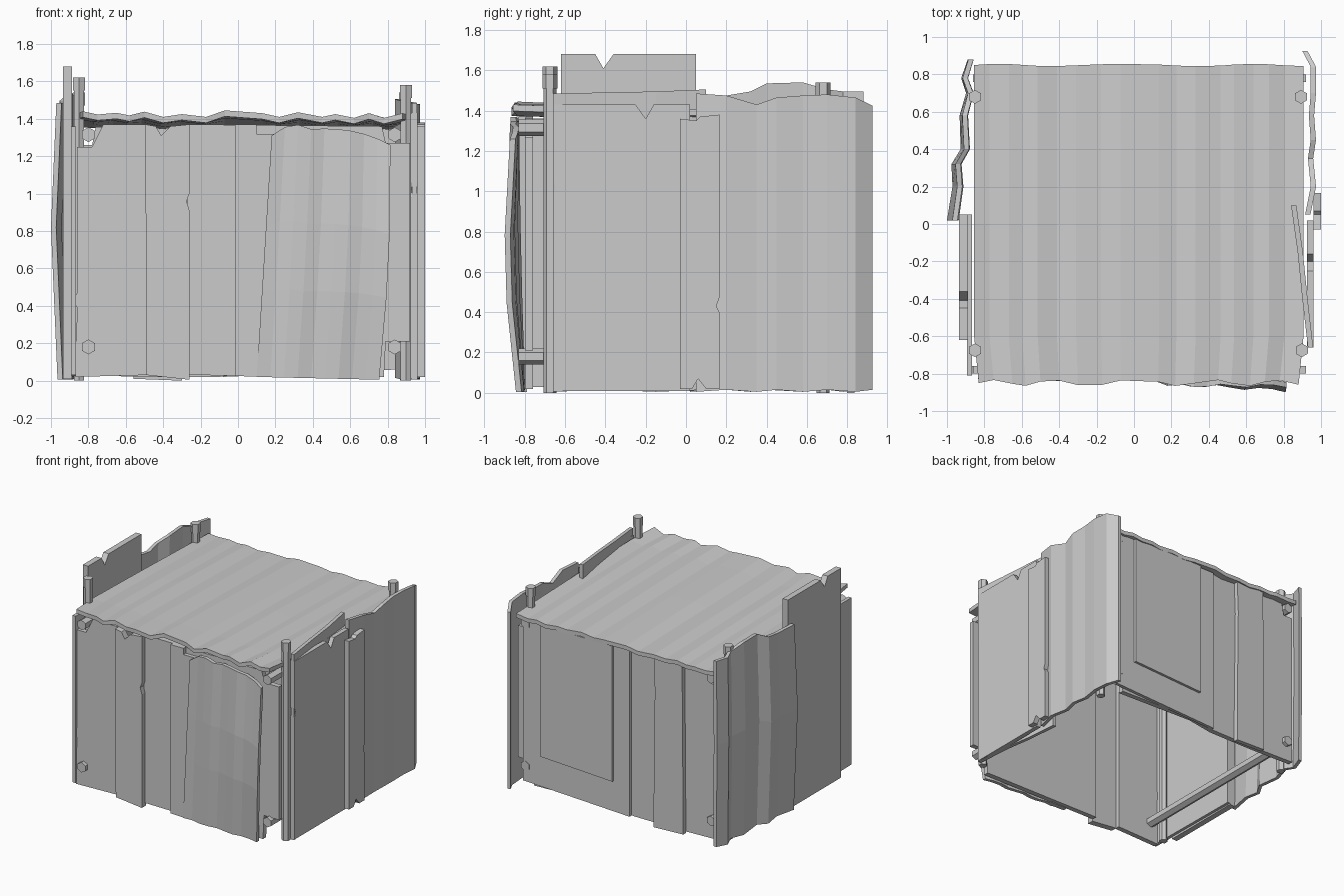
import bpy, bmesh, math
from mathutils import Vector

if "Cube" in bpy.data.objects:
    bpy.data.objects.remove(bpy.data.objects["Cube"])


def finish(name, bm):
    bmesh.ops.recalc_face_normals(bm, faces=bm.faces)
    me = bpy.data.meshes.new(name)
    bm.to_mesh(me)
    bm.free()
    ob = bpy.data.objects.new(name, me)
    bpy.context.collection.objects.link(ob)
    return ob


def board(name, axis, a, b, outline):
    """Flat board: outline of (u, z) points, thick from a to b along the axis."""
    bm = bmesh.new()
    def put(u, z, d):
        return bm.verts.new((d, u, z) if axis == 'x' else (u, d, z))
    lo = [put(u, z, a) for u, z in outline]
    hi = [put(u, z, b) for u, z in outline]
    bm.faces.new(lo)
    bm.faces.new(hi[::-1])
    n = len(outline)
    for i in range(n):
        j = (i + 1) % n
        bm.faces.new((lo[i], lo[j], hi[j], hi[i]))
    return finish(name, bm)


def sheet(name, rows, shift):
    """Bent sheet from rows of points, thickened by a constant shift."""
    bm = bmesh.new()
    s = Vector(shift)
    A = [[bm.verts.new(p) for p in r] for r in rows]
    B = [[bm.verts.new(Vector(p) + s) for p in r] for r in rows]
    m, n = len(rows), len(rows[0])
    for i in range(m - 1):
        for j in range(n - 1):
            for g in (A, B):
                bm.faces.new((g[i][j], g[i][j+1], g[i+1][j+1], g[i+1][j]))
    ring = [(0, j) for j in range(n)] + [(i, n-1) for i in range(1, m)]
    ring += [(m-1, j) for j in range(n-2, -1, -1)] + [(i, 0) for i in range(m-2, 0, -1)]
    for k, (i, j) in enumerate(ring):
        p, q = ring[(k + 1) % len(ring)]
        bm.faces.new((A[i][j], A[p][q], B[p][q], B[i][j]))
    return finish(name, bm)


def bar(name, p, q, r=0.035):
    """Six-sided pole between two points."""
    p, q = Vector(p), Vector(q)
    bpy.ops.mesh.primitive_cylinder_add(vertices=6, radius=r, depth=(q - p).length,
                                        location=(p + q) / 2)
    ob = bpy.context.object
    ob.name = name
    ob.rotation_euler = (q - p).to_track_quat('Z', 'Y').to_euler()


# Frame: corner posts with caps, and side rails
for nm, x, y, h in (("front_left", -.85, -.675, 1.62), ("front_right", .897, -.675, 1.58),
                    ("back_left", -.85, .68, 1.54), ("back_right", .893, .68, 1.54)):
    bar("post_" + nm, (x, y, 0), (x, y, h), .032)
    bar("post_cap_" + nm, (x, y, h - .07), (x, y, h), .037)
for x in (-.8, .838):
    for z in (.18, 1.315):
        bar("side_rail", (x, -.83, z), (x, .83, z), .04)

# Roof: wavy sheet, slightly higher at the front
wave = [(-.83, 1.44), (-.75, 1.423), (-.65, 1.432), (-.58, 1.418), (-.5, 1.438), (-.4, 1.41),
        (-.3, 1.425), (-.17, 1.41), (-.07, 1.445), (.13, 1.43), (.22, 1.41), (.32, 1.435),
        (.45, 1.41), (.52, 1.425), (.62, 1.405), (.7, 1.43), (.78, 1.405), (.88, 1.43)]
rows = []
for y, drop, keep in ((-.85, 0, 1), (-.6, .008, .9), (0, .02, .8), (.85, .04, .5)):
    row = []
    for i, (x, z) in enumerate(wave):
        xx = x * (1.0 if y < -.7 else 1.03)
        jag = .016 * math.sin(i * 1.7) if y < -.7 else .006 * math.sin(i) if y > .8 else 0
        row.append((xx, y + jag, 1.42 + (z - 1.42) * keep - drop))
    rows.append(row)
sheet("roof", rows, (0, 0, -.032))

# Front wall: base boards with rail notches, overlapping planks
board("front_base_left", 'y', -.8, -.76,
      [(-.87, .02), (-.49, .03), (-.49, 1.37), (-.72, 1.37), (-.78, 1.25), (-.86, 1.25),
       (-.86, .47), (-.88, .43), (-.86, .39)])
board("front_base_right", 'y', -.8, -.76,
      [(-.27, .03), (.78, .02), (.79, .21), (.92, .21), (.92, 1.27), (.79, 1.27),
       (.77, 1.36), (-.27, 1.37)])
board("front_plank_left", 'y', -.84, -.79,
      [(-.49, .03), (-.26, .005), (-.26, .91), (-.275, .96), (-.26, 1.0), (-.26, 1.37),
       (-.36, 1.36), (-.41, 1.31), (-.44, 1.36), (-.495, 1.37)])
board("front_plank_middle", 'y', -.83, -.79,
      [(-.015, .025), (.14, .02), (.2, 1.32), (.1, 1.32), (.1, 1.37), (-.015, 1.37)])

# Front corrugated sheet: leaning and bowed outward
rows = []
for t in (0, .35, .62, 1):
    row = []
    for i in range(10):
        u = i / 9
        x = .1 + .08 * t + u * (.655 - .02 * t + .02 * math.sin(math.pi * t))
        y = -.835 - .03 * t - .04 * math.sin(math.pi * t) * u + .009 * math.sin(i * 1.9)
        z = (.02 - .015 * u) * (1 - t) + t * (1.31 + .16 * u * (1 - u) - .05 * u ** 4 + .03 * (i in (1, 2)))
        row.append((x, y, z))
    rows.append(row)
sheet("front_corrugated_sheet", rows, (0, .028, 0))

# Back wall: base board, narrow planks and a large raised board
board("back_base", 'y', .76, .8,
      [(-.86, .03), (-.5, .02), (-.1, .02), (.1, .05), (.78, .03), (.79, .22), (.92, .22),
       (.92, 1.27), (.78, 1.27), (.76, 1.36), (-.76, 1.36), (-.78, 1.26), (-.86, 1.26)])
board("back_plank_middle", 'y', .8, .825, [(-.08, .02), (.86, .06), (.86, 1.35), (-.08, 1.35)])
board("back_plank_left", 'y', .8, .835,
      [(-.56, .01), (-.3, .0), (-.3, .25), (-.31, 1.1), (-.3, 1.36), (-.55, 1.36)])
board("back_raised_board", 'y', .81, .845, [(.06, .27), (.69, .3), (.69, 1.35), (.06, 1.35)])


def side_sheet(name, cols, bow, shift):
    """Corrugated side wall: cols of (y, x, top z), bowed sideways at mid height."""
    rows = []
    for t in (0, .55, 1):
        k = 1 - abs(t - .55) / .55
        rows.append([(x + bow * k * (1 - i / len(cols)), y, .005 + .01 * (i % 2) * (1 - t) + t * top)
                     for i, (y, x, top) in enumerate(cols)])
    sheet(name, rows, (shift, 0, 0))


# Right wall
board("right_front_board", 'x', .925, .96,
      [(-.66, .01), (.02, .01), (.02, 1.43), (-.16, 1.43), (-.2, 1.36), (-.25, 1.43),
       (-.66, 1.43), (-.66, 1.06), (-.645, 1.02), (-.66, .98)])
board("right_plank", 'x', .96, 1.0,
      [(-.03, .02), (.03, .02), (.06, .07), (.1, .02), (.165, .02), (.165, .4), (.15, .43),
       (.165, .47), (.165, 1.38), (.07, 1.37), (.05, 1.35), (-.03, 1.36)])
side_sheet("right_inner_sheet", [(-.66, .93, 1.48), (-.4, .9, 1.485), (-.15, .875, 1.49),
                                 (.1, .84, 1.5)], 0, .028)
side_sheet("right_back_sheet", [(.05, .915, 1.48), (.2, .945, 1.47), (.35, .93, 1.425),
                                (.45, .945, 1.46), (.58, .935, 1.47), (.7, .945, 1.475),
                                (.84, .945, 1.46), (.925, .9, 1.42)], 0, .028)

# Left wall
board("left_corner_board", 'x', -.893, -.865, [(-.81, .03), (.05, .02), (.05, 1.36), (-.81, 1.36)])
board("left_tall_board", 'x', -.935, -.888,
      [(-.62, .01), (.05, .01), (.05, 1.68), (-.36, 1.68), (-.41, 1.61), (-.45, 1.68), (-.62, 1.68)])
side_sheet("left_back_sheet", [(.02, -.965, 1.48), (.2, -.94, 1.47), (.32, -.95, 1.49),
                               (.4, -.905, 1.53), (.58, -.915, 1.535), (.7, -.885, 1.5),
                               (.78, -.915, 1.49), (.88, -.885, 1.49)], -.035, .028)
